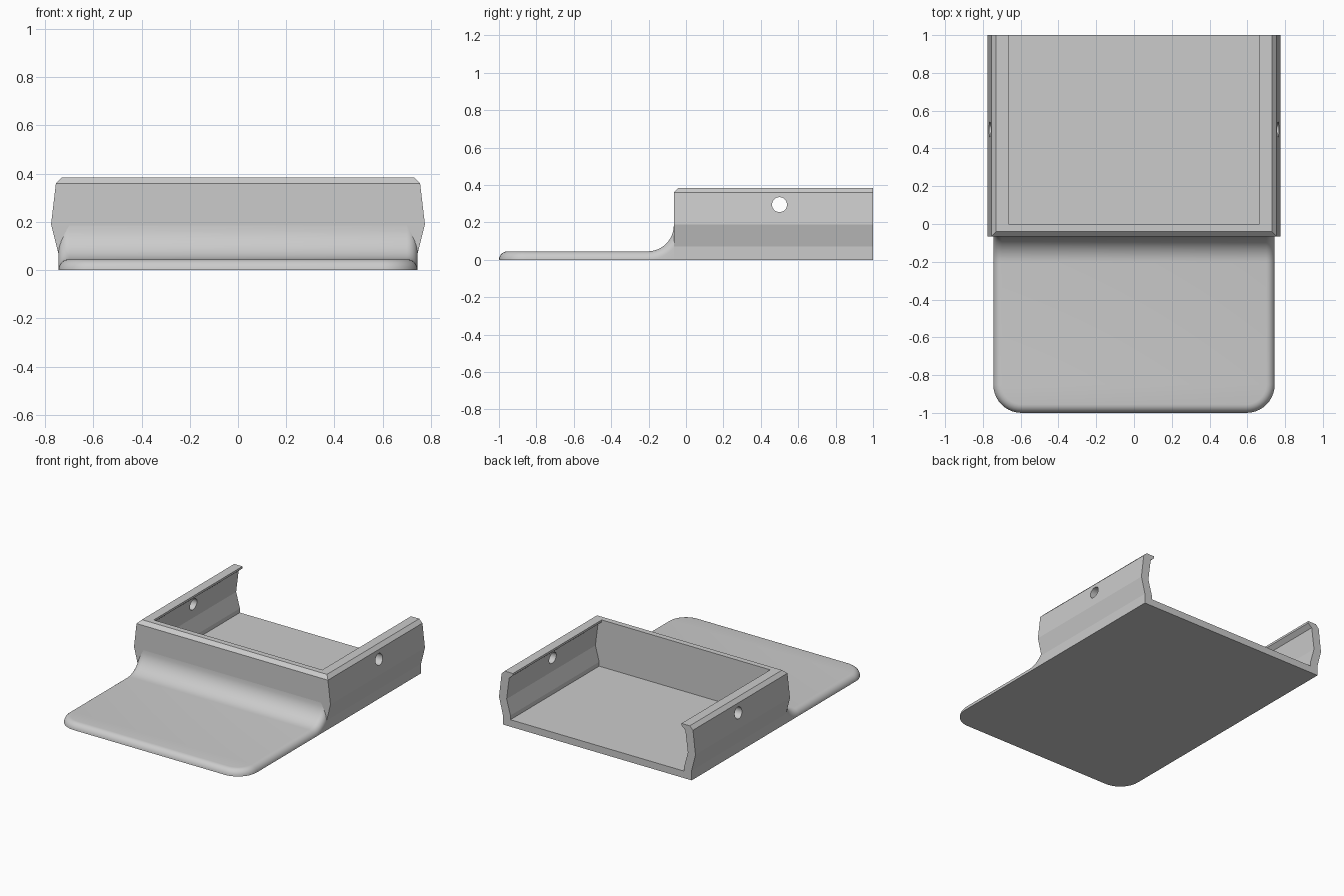
import bpy
import bmesh
from math import sin, cos, pi, radians

cube = bpy.data.objects.get("Cube")
if cube:
    bpy.data.objects.remove(cube, do_unlink=True)

grey = bpy.data.materials.new("plain grey")
grey.use_nodes = True
grey.diffuse_color = (0.6, 0.6, 0.6, 1)
grey.node_tree.nodes["Principled BSDF"].inputs["Base Color"].default_value = (0.6, 0.6, 0.6, 1)


def finish(name, bm):
    """Turn a bmesh into a named object."""
    bmesh.ops.remove_doubles(bm, verts=bm.verts, dist=0.0001)
    bmesh.ops.dissolve_degenerate(bm, edges=bm.edges, dist=0.0001)
    bmesh.ops.recalc_face_normals(bm, faces=bm.faces)
    mesh = bpy.data.meshes.new(name)
    bm.to_mesh(mesh)
    bm.free()
    mesh.materials.append(grey)
    obj = bpy.data.objects.new(name, mesh)
    bpy.context.collection.objects.link(obj)
    return obj


def loft(bm, rings, closed):
    """Join rows of points with faces."""
    rows = [[bm.verts.new(p) for p in ring] for ring in rings]
    count = len(rows[0])
    for a, b in zip(rows, rows[1:]):
        for i in range(count if closed else count - 1):
            j = (i + 1) % count
            bm.faces.new((a[i], a[j], b[j], b[i]))
    return rows


def prism(name, sections):
    """Loft mirrored half profiles (x, z), each placed at its own y."""
    bm = bmesh.new()
    rings = [[(x, y, z) for x, z in half] + [(-x, y, z) for x, z in reversed(half)]
             for y, half in sections]
    rows = loft(bm, rings, True)
    bm.faces.new(rows[0])
    bm.faces.new(rows[-1])
    return finish(name, bm)


def smooth(obj, angle):
    bpy.ops.object.select_all(action='DESELECT')
    obj.select_set(True)
    bpy.context.view_layer.objects.active = obj
    bpy.ops.object.shade_smooth_by_angle(angle=radians(angle))


def cut(obj, cutter):
    """Subtract the cutter and delete it."""
    cutter.hide_render = True
    mod = obj.modifiers.new("cut", 'BOOLEAN')
    mod.operation = 'DIFFERENCE'
    mod.solver = 'EXACT'
    mod.object = cutter
    bpy.context.view_layer.objects.active = obj
    bpy.ops.object.modifier_apply(modifier=mod.name)
    bpy.data.objects.remove(cutter, do_unlink=True)


# Tray: bowed sides, chamfered top rim, mitred at the front
FRONT = -0.065
lower = [(0.745, 0), (0.745, 0.07), (0.775, 0.19), (0.755, 0.36)]
full = lower + [(0.73, 0.385)]
tray = prism("tray", [(FRONT, lower + [(0.755, 0.36)]), (FRONT + 0.025, full), (1, full)])

# Cavity, open at the back, with a small lip under the side rims
inner = [(0.685, 0.05), (0.685, 0.08), (0.715, 0.19), (0.695, 0.345), (0.665, 0.37), (0.665, 0.45)]
cut(tray, prism("cavity_cutter", [(0, inner), (1.1, inner)]))

# Round hole through both side walls
hole = [(0.5 + 0.04 * cos(a * pi / 16), 0.295 + 0.04 * sin(a * pi / 16)) for a in range(32)]
bm = bmesh.new()
ends = loft(bm, [[(x, y, z) for y, z in hole] for x in (-1, 1)], True)
bm.faces.new(ends[0])
bm.faces.new(ends[1])
cut(tray, finish("hole_cutter", bm))
smooth(tray, 14)

# Tongue: rounded plate that sweeps up into the front wall
THICK, HALF, CORNER, SWEEP = 0.045, 0.745, 0.15, 0.14
BEND_Y = FRONT - SWEEP
STEPS = 10


def tongue_ring(inset, height, flat=False):
    depth = THICK - height
    half = []
    for k in range(STEPS, -1, -1):
        t = k / STEPS * pi / 2
        reach = SWEEP + depth
        z = 0 if flat else THICK + SWEEP - reach * cos(t)
        half.append((HALF - inset, BEND_Y + reach * sin(t), z))
    radius = CORNER - inset
    for k in range(STEPS + 1):
        t = k / STEPS * pi / 2
        half.append((HALF - CORNER + radius * cos(t), -1 + CORNER - radius * sin(t), height))
    return half + [(-x, y, z) for x, y, z in reversed(half)]


rings = [tongue_ring(0, 0, True)]
for k in range(7):
    a = k / 6 * pi / 2
    rings.append(tongue_ring(THICK * (1 - cos(a)), THICK * sin(a)))
bm = bmesh.new()
rows = loft(bm, rings, False)
for row in (rows[0], rows[-1]):
    for i in range(len(row) // 2 - 1):
        bm.faces.new((row[i], row[i + 1], row[-2 - i], row[-1 - i]))
bm.faces.new([r[0] for r in rows] + [r[-1] for r in reversed(rows)])
smooth(finish("tongue", bm), 35)
